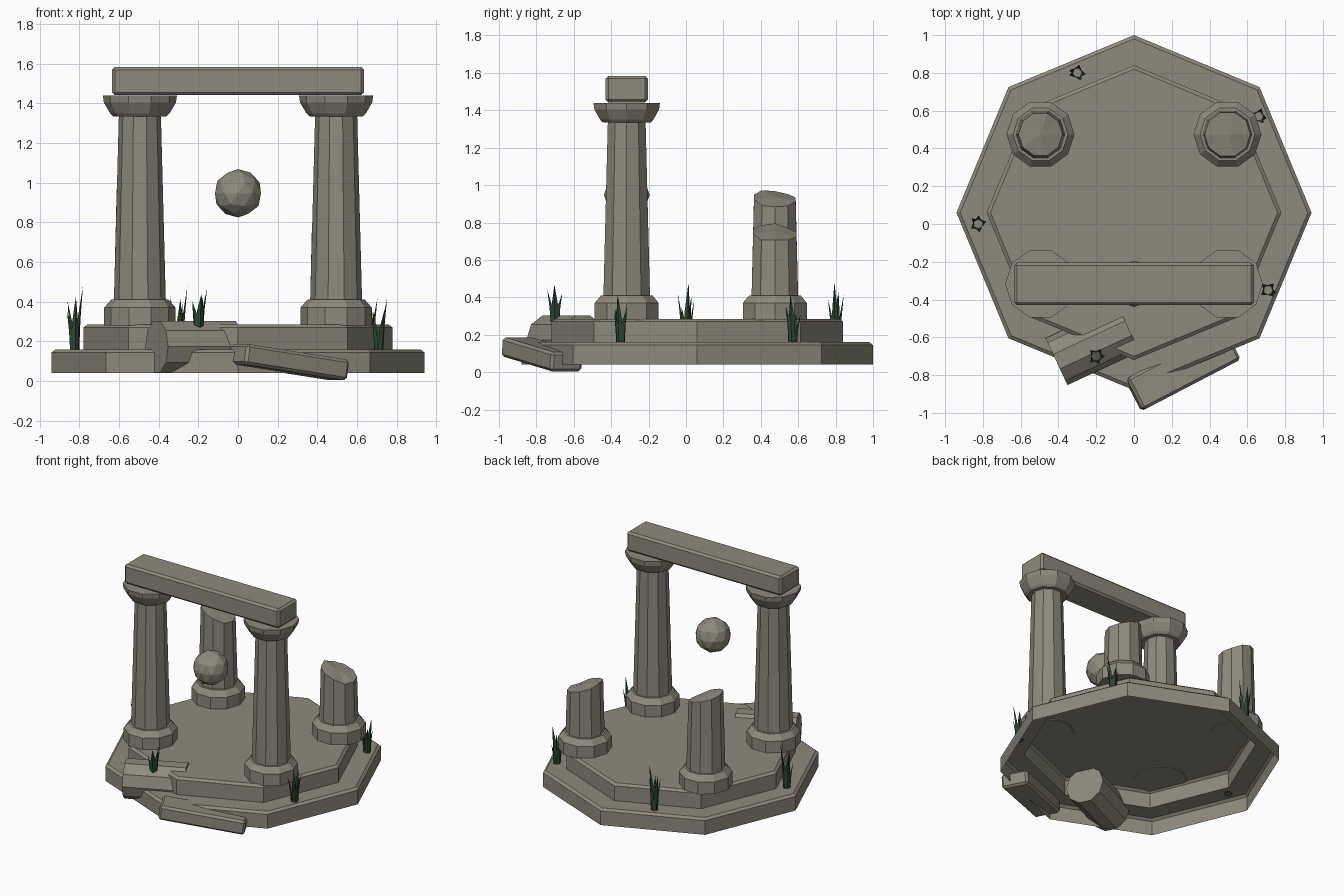
import bpy, bmesh, math, random
from mathutils import Matrix, Vector

if "Cube" in bpy.data.objects:
    bpy.data.objects.remove(bpy.data.objects["Cube"])

random.seed(4)


def material(name, rgb):
    m = bpy.data.materials.new(name)
    m.diffuse_color = (*rgb, 1)
    m.use_nodes = True
    m.node_tree.nodes["Principled BSDF"].inputs["Base Color"].default_value = m.diffuse_color
    return m


STONE = material("weathered_stone", (0.27, 0.255, 0.2))
GRASS = material("dark_grass", (0.025, 0.065, 0.03))


def finish(name, bm, mat, fix_normals=True):
    if fix_normals:
        bmesh.ops.recalc_face_normals(bm, faces=bm.faces[:])
    me = bpy.data.meshes.new(name)
    bm.to_mesh(me)
    bm.free()
    me.materials.append(mat)
    ob = bpy.data.objects.new(name, me)
    bpy.context.collection.objects.link(ob)
    return ob


def lathe(bm, profile, n, cap_bottom=True, cap_top=True):
    """Stack n-sided rings from (radius, z) points; returns the rings."""
    rings = [[bm.verts.new((r * math.cos(2 * math.pi * i / n),
                            r * math.sin(2 * math.pi * i / n), z)) for i in range(n)]
             for r, z in profile]
    for a, b in zip(rings, rings[1:]):
        for i in range(n):
            j = (i + 1) % n
            bm.faces.new((a[i], a[j], b[j], b[i]))
    if cap_bottom:
        bm.faces.new(rings[0][::-1])
    if cap_top:
        bm.faces.new(rings[-1])
    return rings


def turned(name, profile, loc, n=10, **caps):
    bm = bmesh.new()
    lathe(bm, profile, n, **caps)
    ob = finish(name, bm, STONE, fix_normals=False)
    ob.location = loc
    return ob


def block(name, size, loc, rot=(0, 0, 0), bevel=0.015):
    bm = bmesh.new()
    bmesh.ops.create_cube(bm, size=1, matrix=Matrix.Diagonal((*size, 1)))
    bmesh.ops.bevel(bm, geom=bm.edges[:], offset=bevel, segments=1, affect='EDGES')
    ob = finish(name, bm, STONE)
    ob.location, ob.rotation_euler = loc, rot
    return ob


# Two-step octagonal platform, a shell open underneath
turned("platform", [(0.94, 0.04), (0.94, 0.145), (0.92, 0.16), (0.78, 0.16),
                    (0.78, 0.27), (0.76, 0.285)], (0, 0.06, 0), n=8, cap_bottom=False)

BASE = [(0.18, 0.28), (0.18, 0.37), (0.145, 0.41)]
CAPITAL = [(0.135, 1.335), (0.15, 1.35), (0.182, 1.405), (0.187, 1.44)]
SHAFT_LOW, SHAFT_HIGH = (0.131, 0.40), (0.106, 1.345)


def shaft_radius(z):
    t = (z - SHAFT_LOW[1]) / (SHAFT_HIGH[1] - SHAFT_LOW[1])
    return SHAFT_LOW[0] + t * (SHAFT_HIGH[0] - SHAFT_LOW[0])


for side, sx in (("left", -1), ("right", 1)):
    # Complete front columns
    front = (sx * 0.495, -0.317, 0)
    turned(f"front_{side}_base", BASE, front)
    turned(f"front_{side}_shaft", [SHAFT_LOW, SHAFT_HIGH], front)
    turned(f"front_{side}_capital", CAPITAL, front)

    # Broken back columns with a slanted, jagged top
    back = (sx * 0.495, 0.475, 0)
    turned(f"back_{side}_base", BASE, back)
    h = 0.93 if sx < 0 else 0.745
    bm = bmesh.new()
    rings = lathe(bm, [SHAFT_LOW, (shaft_radius(h), h)], 10, cap_top=False)
    for i, v in enumerate(rings[-1]):
        v.co.z += -0.04 * math.cos(2 * math.pi * i / 10) + random.uniform(-0.012, 0.012)
    centre = bm.verts.new((0, 0, h + 0.005))
    for i in range(10):
        bm.faces.new((rings[-1][i], rings[-1][(i + 1) % 10], centre))
    finish(f"back_{side}_broken_shaft", bm, STONE, False).location = back

# Lintel across the front columns
block("lintel", (1.27, 0.225, 0.143), (0, -0.317, 1.513))

# Floating stone orb under the lintel
bm = bmesh.new()
bmesh.ops.create_icosphere(bm, subdivisions=2, radius=0.122)
finish("floating_orb", bm, STONE).location = (0, -0.317, 0.947)

# Fallen beam leaning off the platform
block("fallen_beam", (0.59, 0.19, 0.105), (0.258, -0.77, 0.095),
      (0, math.radians(8), math.radians(27.5)))

# Fallen column drum lying on the step
drum = turned("fallen_drum", [(0.137, -0.21), (0.137, 0.21)], (0, 0, 0))
drum.matrix_world = (Matrix.Translation((-0.22, -0.64, 0.173))
                     @ Matrix.Rotation(math.radians(25), 4, 'Z')
                     @ Matrix.Rotation(math.radians(90), 4, 'Y')
                     @ Matrix.Rotation(math.radians(18), 4, 'Z'))


def grass_clump(name, loc, height):
    """Five folded, outward-leaning pointed blades."""
    bm = bmesh.new()
    for k in range(5):
        a = 2 * math.pi * k / 5 + random.uniform(-0.4, 0.4)
        out = Vector((math.cos(a), math.sin(a), 0))
        side = Vector((-out.y, out.x, 0))
        h = height * (1 if k == 0 else random.uniform(0.55, 0.9))
        rows = []
        for t, w, lean in ((0, 0.017, 0.015), (0.5, 0.016, 0.022)):
            p = out * lean + Vector((0, 0, h * t))
            rows.append([bm.verts.new(p + side * w), bm.verts.new(p + out * 0.01),
                         bm.verts.new(p - side * w)])
        tip = bm.verts.new(out * 0.045 + Vector((0, 0, h)))
        low, mid = rows
        for i in (0, 1):
            bm.faces.new((low[i + 1], low[i], mid[i], mid[i + 1]))
            bm.faces.new((mid[i + 1], mid[i], tip))
    finish(name, bm, GRASS, False).location = loc


# Grass tufts around the lower step and on the fallen drum
for name, loc, height in (("grass_back", (-0.30, 0.80, 0.15), 0.33),
                          ("grass_back_right", (0.66, 0.57, 0.15), 0.27),
                          ("grass_left", (-0.825, 0.0, 0.15), 0.33),
                          ("grass_right", (0.71, -0.35, 0.15), 0.27),
                          ("grass_front", (-0.20, -0.70, 0.26), 0.21)):
    grass_clump(name, loc, height)
